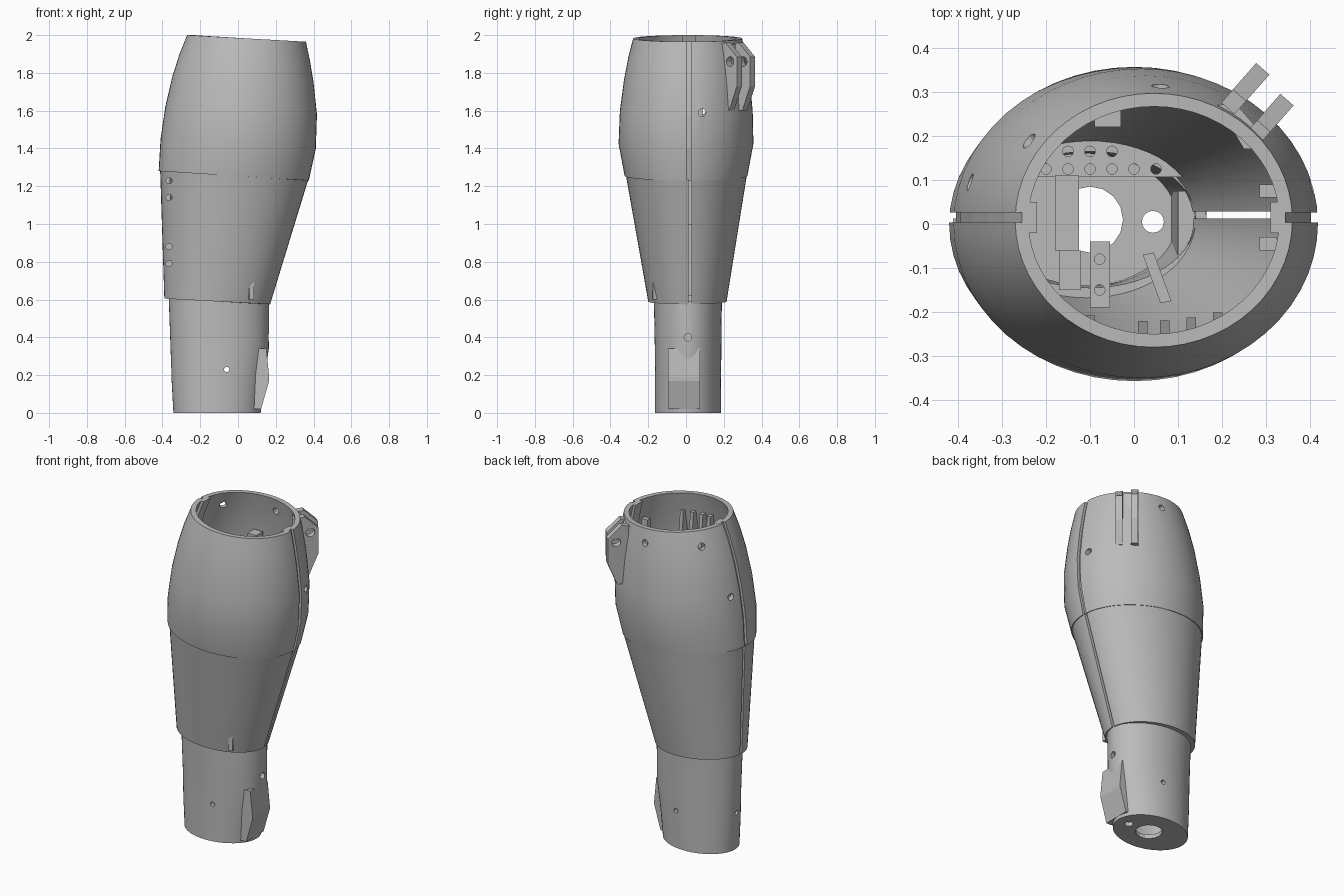
import bpy, bmesh
from math import cos, sin, pi, sqrt
from mathutils import Matrix, Vector

old = bpy.data.objects.get("Cube")
if old:
    bpy.data.objects.remove(old)

GREY = (0.5, 0.5, 0.5, 1)
mat = bpy.data.materials.new("plain grey")
mat.use_nodes = True
mat.diffuse_color = GREY
bsdf = next(n for n in mat.node_tree.nodes if n.type == 'BSDF_PRINCIPLED')
bsdf.inputs["Base Color"].default_value = GREY
bsdf.inputs["Roughness"].default_value = 0.6


def finish(name, bm, smooth=False):
    bmesh.ops.recalc_face_normals(bm, faces=bm.faces)
    me = bpy.data.meshes.new(name)
    bm.to_mesh(me)
    bm.free()
    me.materials.append(mat)
    ob = bpy.data.objects.new(name, me)
    bpy.context.collection.objects.link(ob)
    if smooth:
        select(ob)
        bpy.ops.object.shade_smooth_by_angle(angle=0.5)
    return ob


def select(ob):
    bpy.ops.object.select_all(action='DESELECT')
    ob.select_set(True)
    bpy.context.view_layer.objects.active = ob


def ring(level, inset, n=56):
    zl, zr, xl, xr, yf, yb = level
    cx, cy = (xl + xr) / 2, (yf + yb) / 2
    rx, ry = (xr - xl) / 2 - inset, (yb - yf) / 2 - inset
    for i in range(n):
        a = 2 * pi * i / n
        u = (1 + cos(a)) / 2
        yield (cx + rx * cos(a), cy + ry * sin(a), zl + (zr - zl) * u)


def shell(name, levels, wall):
    """Hollow tube lofted through tilted ellipses, open at both ends."""
    bm = bmesh.new()
    path = [(l, 0) for l in levels] + [(l, wall) for l in reversed(levels)]
    rings = [[bm.verts.new(p) for p in ring(l, t)] for l, t in path]
    for a, b in zip(rings, rings[1:] + rings[:1]):
        for i in range(len(a)):
            j = (i + 1) % len(a)
            bm.faces.new((a[i], a[j], b[j], b[i]))
    return finish(name, bm, True)


def prism(name, pts, axis, lo, hi, matrix=None):
    """Extrude a 2D outline along x, y or z."""
    bm = bmesh.new()

    def place(p, w):
        return {'x': (w, *p), 'y': (p[0], w, p[1]), 'z': (*p, w)}[axis]
    ends = [[bm.verts.new(place(p, w)) for p in pts] for w in (lo, hi)]
    for e in ends:
        bm.faces.new(e)
    for i in range(len(pts)):
        j = (i + 1) % len(pts)
        bm.faces.new((ends[0][i], ends[0][j], ends[1][j], ends[1][i]))
    if matrix:
        bm.transform(matrix)
    return finish(name, bm)


def block(name, x, y, z):
    return prism(name, [(x[0], y[0]), (x[1], y[0]), (x[1], y[1]), (x[0], y[1])], 'z', *z)


def cut(ob, holes=(), slots=()):
    """holes: centre, direction, radius, length; slots: x, y, z ranges."""
    bm = bmesh.new()
    for c, d, r, length in holes:
        m = Matrix.Translation(c) @ Vector(d).to_track_quat('Z', 'Y').to_matrix().to_4x4()
        bmesh.ops.create_cone(bm, cap_ends=True, segments=16, radius1=r, radius2=r,
                              depth=length, matrix=m)
    for s in slots:
        mid = Vector([(a + b) / 2 for a, b in s])
        size = Matrix.Diagonal([b - a for a, b in s] + [1])
        bmesh.ops.create_cube(bm, size=1, matrix=Matrix.Translation(mid) @ size)
    cutter = finish("cutter", bm)
    cutter.hide_render = True
    mod = ob.modifiers.new("cut", 'BOOLEAN')
    mod.object, mod.operation, mod.solver = cutter, 'DIFFERENCE', 'EXACT'
    select(ob)
    bpy.ops.object.modifier_apply(modifier=mod.name)
    bpy.data.objects.remove(cutter)


# Levels: z left, z right, x left, x right, y front, y back
UPPER = [(1.28, 1.23, -.42, .375, -.325, .325), (1.45, 1.40, -.41, .412, -.357, .357),
         (1.62, 1.58, -.385, .418, -.35, .353), (1.78, 1.75, -.348, .40, -.328, .337),
         (1.90, 1.87, -.31, .38, -.305, .318), (2.0, 1.965, -.27, .36, -.28, .297)]
MIDDLE = [(.605, .575, -.39, .17, -.2, .215), (1.28, 1.235, -.412, .372, -.318, .322)]
LOWER = [(0, 0, -.342, .12, -.165, .185), (.18, .18, -.352, .14, -.165, .186),
         (.34, .34, -.357, .163, -.165, .187), (.62, .59, -.367, .165, -.17, .19)]

# Upper sleeve with side grooves and screw holes
upper = shell("upper_sleeve", UPPER, .03)
X, Y, Z = (1, 0, 0), (0, 1, 0), (0, 0, 1)
cut(upper,
    [((.4, .085, 1.59), X, .02, .2), ((.06, .31, 1.9), Y, .02, .2),
     ((-.23, .18, 1.91), (-1, 1, 0), .02, .2), ((-.36, .09, 1.6), (-1, .4, 0), .02, .2)],
    [((.2, .6), (.003, .026), (1.2, 2.1)), ((-.6, -.2), (.003, .026), (1.2, 2.1))])

# Middle sleeve with split sides and screw holes
middle = shell("middle_sleeve", MIDDLE, .035)
cut(middle, [((-.365, -.12, z), Y, .016, .2) for z in (.79, .88, 1.14, 1.23)],
    [((.1, .6), (.012, .028), (.5, 1.4)), ((-.6, -.3), (.012, .028), (.5, 1.4))])

# Seam strips behind the grooves
for name, levels, zi, xi, sign in (("upper_right_seam", UPPER, 1, 3, -1),
                                   ("upper_left_seam", UPPER, 0, 2, 1),
                                   ("middle_left_seam", MIDDLE, 0, 2, 1)):
    outer = [(l[xi] + sign * .016, l[zi]) for l in levels]
    inner = [(l[xi] + sign * .05, l[zi]) for l in reversed(levels)]
    prism(name, outer + inner, 'y', -.02, .05)

# Wrist section with floor and flared pad
lower = shell("wrist_sleeve", LOWER, .025)
cut(lower, [((-.06, -.16, .23), Y, .014, .2), ((-.06, .18, .23), Y, .014, .2),
            ((.16, .01, .4), X, .02, .15), ((-.35, .01, .23), X, .014, .15)])
floor = prism("wrist_floor", [p[:2] for p in ring(LOWER[0], .004)], 'z', 0, .025)
cut(floor, [((-.1, .01, 0), Z, .075, .2), ((.043, .005, 0), Z, .025, .2)])
prism("wrist_pad", [(.085, .02), (.122, .02), (.165, .17), (.165, .19), (.15, .34), (.1, .34)],
      'y', -.095, .075)

# Hinge lugs on the back right of the rim
out = Vector((.66, .75, 0)).normalized()
for name, x, y in (("rear_lug", .22, .27), ("side_lug", .275, .2)):
    m = Matrix.Translation((x, y, 0)) @ Matrix.Rotation(out.to_2d().angle_signed(Vector((1, 0))), 4, 'Z')
    lug = prism(name, [(-.01, 1.955), (.03, 1.96), (.11, 1.885), (.11, 1.73), (.055, 1.6), (0, 1.6)],
                'y', -.02, .02, m)
    cut(lug, [(Vector((x, y, 1.86)) + out * .062, (-out.y, out.x, 0), .026, .1)])
prism("lug_backing", [(.19, .27), (.23, .275), (.295, .2), (.29, .17), (.25, .17)], 'z', 1.65, 1.95)

# Ribs along the inside of the front and back walls
for i, x in enumerate((-.1, .02, .07, .13, .19)):
    s = sqrt(1 - ((x - .03) / .4) ** 2)
    pts = [(-.3, 1.27), (-.335, 1.45), (-.285, 1.86), (-.25, 1.86), (-.22, 1.5), (-.24, 1.27)]
    prism(f"front_rib_{i + 1}", [(y * s, z) for y, z in pts], 'x', x - .011, x + .011)
block("back_rib", (-.09, -.03), (.22, .285), (1.4, 1.75))
for side in (-1, 1):
    block("seam_tab", (.285, .325), (.015 + side * .06 - .015, .015 + side * .06 + .015), (1.3, 1.85))

# Perforated shelf across the back of the wrist opening
c = [p[:2] for p in ring(MIDDLE[0], .02) if p[1] > .1]
shelf = prism("perforated_shelf", c, 'z', .62, .645)
cut(shelf, [((-.2 + .05 * i, .125, .63), Z, .012, .2) for i in range(6)]
    + [((-.15 + .05 * i, .165, .63), Z, .012, .2) for i in range(3)])

# Internal mounts
block("mount_block", (-.18, -.125), (-.06, .11), (.62, 1.0))
block("mount_foot", (-.17, -.12), (-.15, -.06), (.6, .8))
post = block("mount_post", (-.1, -.055), (-.19, -.04), (.62, .95))
cut(post, [((-.078, y, .8), Z, .012, .6) for y in (-.15, -.08)])
prism("mount_fin", [(.02, -.07), (.045, -.065), (.085, -.175), (.06, -.18)], 'z', .6, .9)
